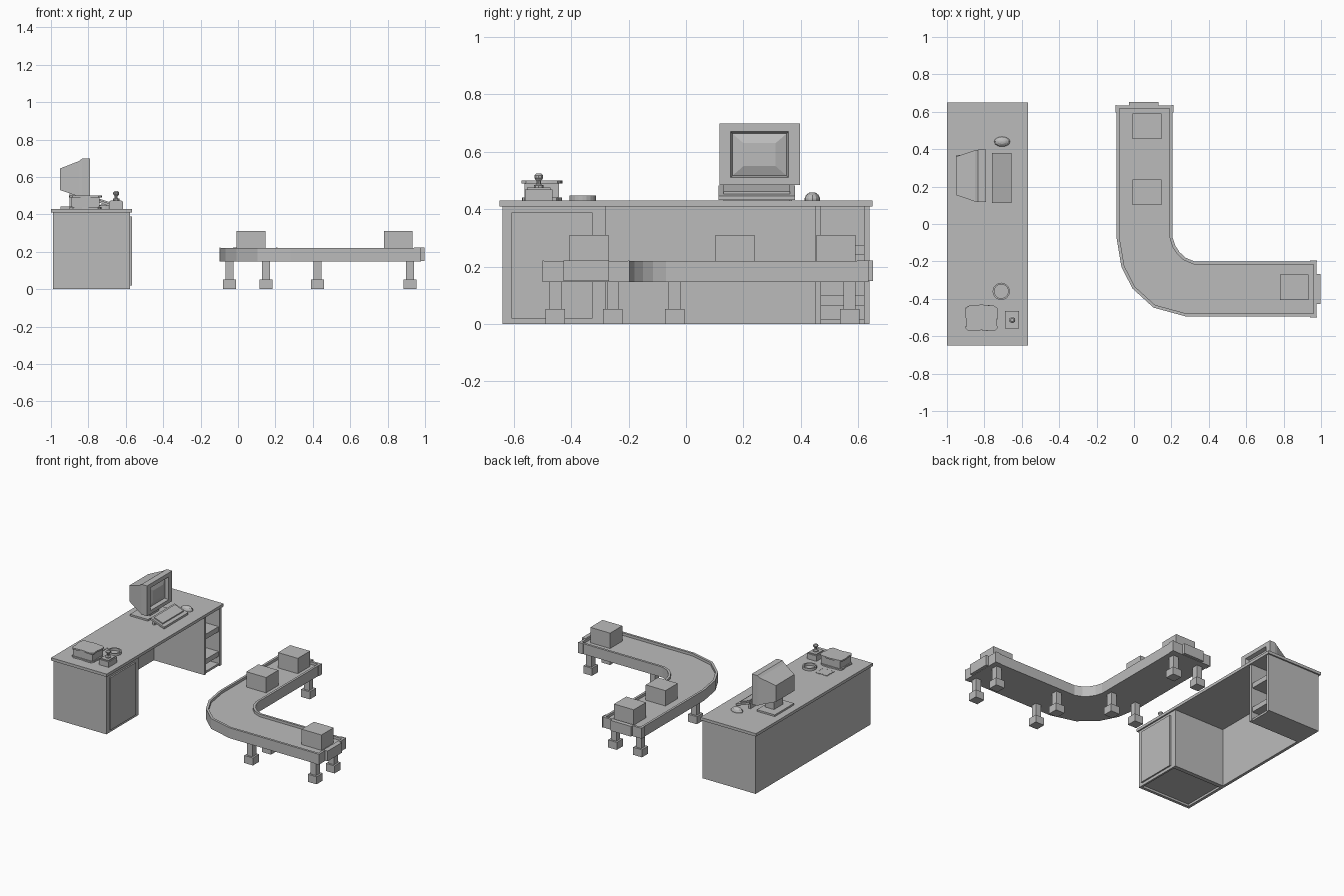
import bpy, bmesh, math
from mathutils import Vector

if "Cube" in bpy.data.objects:
    bpy.data.objects.remove(bpy.data.objects["Cube"])

grey = bpy.data.materials.new("plain grey")
grey.diffuse_color = (0.5, 0.5, 0.5, 1)
grey.use_nodes = True
grey.node_tree.nodes["Principled BSDF"].inputs["Base Color"].default_value = grey.diffuse_color


def finish(name, bm):
    bmesh.ops.recalc_face_normals(bm, faces=bm.faces)
    me = bpy.data.meshes.new(name)
    bm.to_mesh(me)
    bm.free()
    me.materials.append(grey)
    ob = bpy.data.objects.new(name, me)
    bpy.context.collection.objects.link(ob)
    return ob


def loft(name, rings):
    """Closed solid through rings of equal point count."""
    bm = bmesh.new()
    vs = [[bm.verts.new(p) for p in r] for r in rings]
    n = len(vs[0])
    for a, b in zip(vs, vs[1:]):
        for i in range(n):
            j = (i + 1) % n
            bm.faces.new((a[i], a[j], b[j], b[i]))
    bm.faces.new(vs[0][::-1])
    bm.faces.new(vs[-1])
    return finish(name, bm)


def box(name, x0, x1, y0, y1, z0, z1):
    ring = lambda z: [(x0, y0, z), (x1, y0, z), (x1, y1, z), (x0, y1, z)]
    return loft(name, [ring(z0), ring(z1)])


def prism(name, pts, z0, z1):
    return loft(name, [[(x, y, z) for x, y in pts] for z in (z0, z1)])


def lathe(name, cx, cy, prof, n=12, sx=1, sy=1):
    return loft(name, [[(cx + sx * r * math.cos(2 * math.pi * i / n),
                         cy + sy * r * math.sin(2 * math.pi * i / n), z)
                        for i in range(n)] for r, z in prof])


# Desk shell
box("desk_top", -1, -0.567, -0.65, 0.65, 0.41, 0.43)
box("desk_back_panel", -0.99, -0.97, -0.64, 0.64, 0, 0.41)
for n, y0, y1 in (("right_side", -0.64, -0.62), ("pedestal_side", -0.31, -0.28),
                  ("cubby_divider", 0.45, 0.47), ("left_side", 0.62, 0.64)):
    box("desk_" + n, -0.97, -0.577, y0, y1, 0, 0.41)
# Pedestal cupboard
box("pedestal_floor", -0.97, -0.59, -0.62, -0.31, 0.015, 0.03)
box("pedestal_front", -0.59, -0.577, -0.62, -0.31, 0, 0.41)
box("pedestal_door", -0.577, -0.567, -0.607, -0.325, 0.02, 0.388)
# Open shelves
for i, (z0, z1) in enumerate(((0.0, 0.015), (0.065, 0.1), (0.24, 0.275))):
    box(f"shelf_{i}", -0.97, -0.585, 0.47, 0.62, z0, z1)

# Monitor body with recessed, bulging screen
def rect(x, y0, y1, z0, z1):
    return [(x, y0, z0), (x, y1, z0), (x, y1, z1), (x, y0, z1)]

cy = 0.257
loft("monitor", [rect(-0.952, 0.155, 0.36, 0.53, 0.645),
                 rect(-0.85, 0.12, 0.394, 0.495, 0.685),
                 rect(-0.833, 0.117, 0.397, 0.485, 0.698),
                 rect(-0.79, 0.117, 0.397, 0.485, 0.698),
                 rect(-0.79, 0.155, 0.357, 0.51, 0.67),
                 rect(-0.815, 0.162, 0.35, 0.517, 0.663),
                 rect(-0.802, 0.2, 0.312, 0.55, 0.63)])
box("monitor_neck", -0.9, -0.83, cy - 0.05, cy + 0.05, 0.44, 0.53)
box("monitor_foot", -0.95, -0.81, 0.155, 0.37, 0.43, 0.442)

# Tilted keyboard with raised key field
def slab(name, x0, x1, y0, y1, low, high):
    h = lambda x: 0.44 - 0.35 * (x + 0.655)
    ring = lambda d: [(x, y, h(x) + d) for x, y in ((x0, y0), (x1, y0), (x1, y1), (x0, y1))]
    loft(name, [ring(low), ring(high)])

slab("keyboard", -0.76, -0.655, 0.113, 0.38, -0.008, 0.006)
slab("keyboard_keys", -0.745, -0.677, 0.13, 0.363, 0.006, 0.014)
box("keyboard_prop", -0.755, -0.74, 0.13, 0.363, 0.43, 0.47)

# Mouse
lathe("mouse", -0.705, 0.44, [(1, 0.43), (1, 0.438), (0.8, 0.45), (0.45, 0.457), (0.15, 0.459)],
      12, 0.043, 0.027)

# Paper stack with wavy edges
def wavy(grow, phase):
    pts = []
    for i in range(28):
        a = 2 * math.pi * i / 28
        c, s = math.cos(a), math.sin(a)
        k = 1 / max(abs(c), abs(s)) * (1 + grow + 0.04 * math.sin(5 * a + phase))
        pts.append((-0.815 + 0.083 * k * c, -0.502 + 0.067 * k * s))
    return pts

box("paper_stack", -0.89, -0.74, -0.562, -0.442, 0.43, 0.49)
prism("bottom_sheet", wavy(0, 1), 0.43, 0.44)
prism("top_sheet", wavy(0.02, 0), 0.49, 0.5)

# Rubber stamp on its pad
box("stamp_pad", -0.69, -0.615, -0.56, -0.465, 0.43, 0.468)
box("stamp_pad_lid", -0.683, -0.622, -0.553, -0.472, 0.468, 0.475)
lathe("stamp_handle", -0.651, -0.513, [(0.018, 0.475), (0.018, 0.483), (0.008, 0.487),
      (0.008, 0.498), (0.016, 0.508), (0.016, 0.518), (0.009, 0.524)], 10)

# Tape ring
bm = bmesh.new()
N = 20
tape = [[bm.verts.new((-0.71 + r * math.cos(2 * math.pi * i / N),
                       -0.36 + r * math.sin(2 * math.pi * i / N), z))
         for r, z in ((0.046, 0.43), (0.046, 0.447), (0.037, 0.447), (0.037, 0.43))]
        for i in range(N)]
for i in range(N):
    a, b = tape[i], tape[(i + 1) % N]
    for k in range(4):
        bm.faces.new((a[k], b[k], b[(k + 1) % 4], a[(k + 1) % 4]))
finish("tape_ring", bm)

# Small perforated sheet: plate with toothed edges
box("perforated_sheet", -0.87, -0.79, -0.4, -0.325, 0.43, 0.433)
for i in range(5):
    x, y = -0.87 + 0.0178 * i, -0.4 + 0.0166 * i
    box(f"sheet_teeth_across_{i}", x, x + 0.009, -0.405, -0.32, 0.43, 0.433)
    box(f"sheet_teeth_along_{i}", -0.875, -0.785, y, y + 0.0085, 0.43, 0.433)

# Conveyor bed: bent outline with a raised lip around the sunken belt
outline = [(-0.094, 0.634), (-0.094, -0.07), (-0.067, -0.23), (-0.008, -0.345),
           (0.104, -0.447), (0.28, -0.495), (0.977, -0.495), (0.977, -0.2),
           (0.323, -0.2), (0.275, -0.18), (0.243, -0.15), (0.22, -0.115),
           (0.206, -0.07), (0.206, 0.634)]
bm = bmesh.new()
low = [bm.verts.new((x, y, 0.147)) for x, y in outline]
base = bm.faces.new(low)
res = bmesh.ops.extrude_face_region(bm, geom=[base], use_keep_orig=True)
top = [g for g in res["geom"] if isinstance(g, bmesh.types.BMFace)][0]
bmesh.ops.translate(bm, vec=(0, 0, 0.073), verts=top.verts[:])
bmesh.ops.recalc_face_normals(bm, faces=bm.faces)
bmesh.ops.inset_region(bm, faces=[top], thickness=0.016, use_even_offset=True)
ext = bmesh.ops.extrude_face_region(bm, geom=[top])
belt = [g for g in ext["geom"] if isinstance(g, bmesh.types.BMFace)][0]
bmesh.ops.translate(bm, vec=(0, 0, -0.018), verts=belt.verts[:])
if top.is_valid:
    bmesh.ops.delete(bm, geom=[top], context='FACES_ONLY')
finish("conveyor_bed", bm)

# Conveyor end caps and tabs
box("back_end_tab", -0.028, 0.13, 0.63, 0.652, 0.15, 0.222)
box("right_end_tab", 0.97, 0.997, -0.427, -0.268, 0.15, 0.222)
for s, x in (("left", -0.099), ("right", 0.204)):
    box(f"back_end_{s}_bracket", x, x + 0.006, 0.595, 0.636, 0.147, 0.222)
for s, y in (("front", -0.5), ("rear", -0.202)):
    box(f"right_end_{s}_bracket", 0.94, 0.979, y, y + 0.006, 0.147, 0.222)

# Conveyor legs with square feet
legs = [(x, y) for x in (-0.046, 0.15) for y in (0.57, -0.04)]
legs += [(x, y) for x in (0.425, 0.92) for y in (-0.455, -0.255)]
for i, (x, y) in enumerate(legs):
    box(f"leg_{i}", x - 0.021, x + 0.021, y - 0.021, y + 0.021, 0.05, 0.15)
    box(f"foot_{i}", x - 0.034, x + 0.034, y - 0.034, y + 0.034, 0, 0.053)

# Parcels riding on the belt
for i, (x, y) in enumerate(((0.07, 0.523), (0.07, 0.17), (0.857, -0.338))):
    box(f"parcel_{i}", x - 0.077, x + 0.077, y - 0.068, y + 0.068, 0.202, 0.31)
